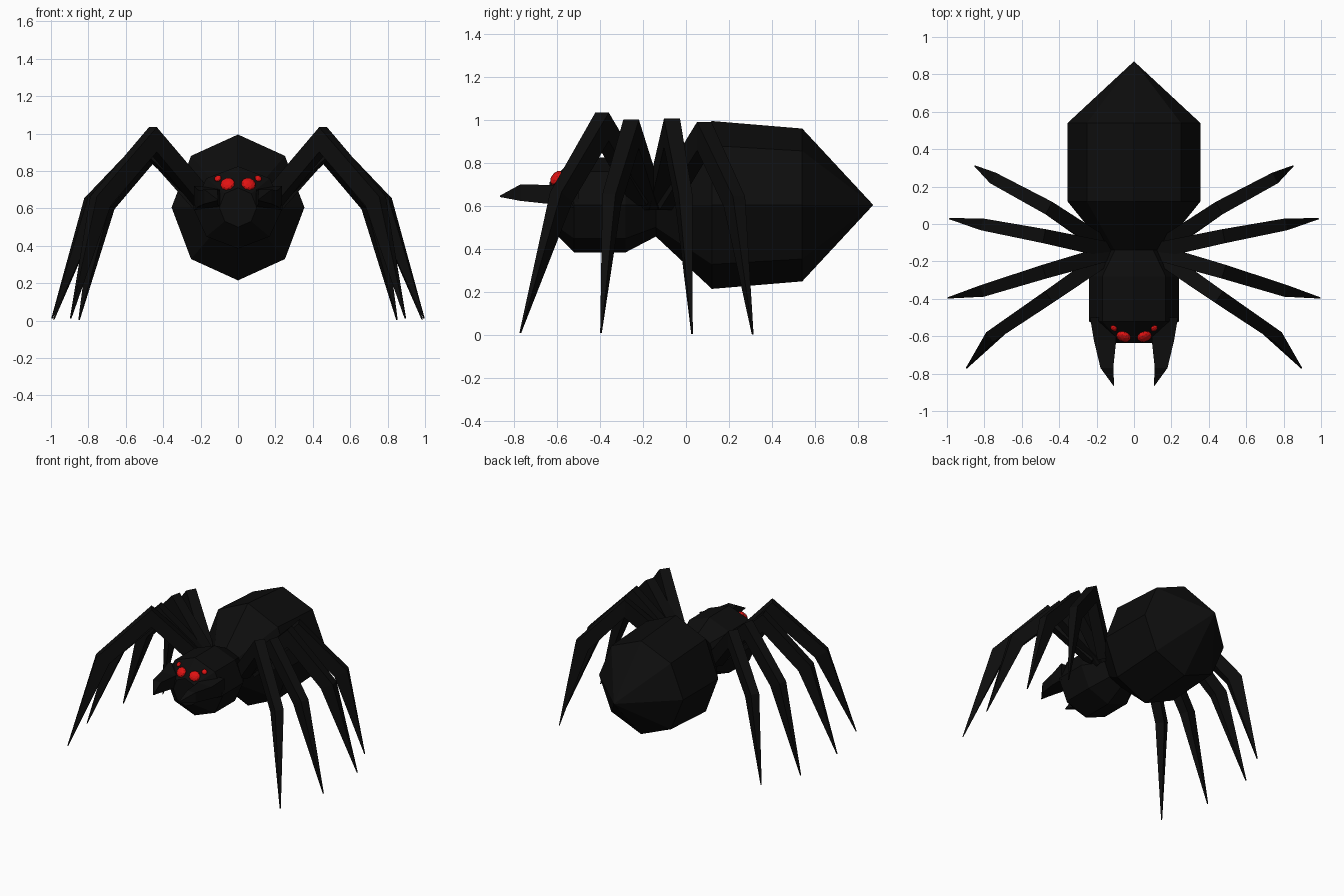
import bpy
import bmesh
from math import cos, sin, pi
from mathutils import Vector, Matrix

cube = bpy.data.objects.get("Cube")
if cube:
    bpy.data.objects.remove(cube, do_unlink=True)


def make_material(name, rgb, roughness):
    mat = bpy.data.materials.new(name)
    mat.use_nodes = True
    mat.diffuse_color = (*rgb, 1)
    shader = mat.node_tree.nodes["Principled BSDF"]
    shader.inputs["Base Color"].default_value = (*rgb, 1)
    shader.inputs["Roughness"].default_value = roughness
    return mat


black = make_material("black shell", (0.004, 0.004, 0.004), 0.7)
red = make_material("red eye", (0.75, 0.006, 0.006), 0.5)


def finish(name, bm, mat):
    bmesh.ops.recalc_face_normals(bm, faces=bm.faces)
    mesh = bpy.data.meshes.new(name)
    bm.to_mesh(mesh)
    bm.free()
    mesh.materials.append(mat)
    obj = bpy.data.objects.new(name, mesh)
    bpy.context.collection.objects.link(obj)
    return obj


def loft(name, rings, mat):
    """Skin a row of equal rings and close both ends."""
    bm = bmesh.new()
    loops = [[bm.verts.new(p) for p in ring] for ring in rings]
    n = len(loops[0])
    for a, b in zip(loops, loops[1:]):
        for i in range(n):
            j = (i + 1) % n
            bm.faces.new((a[i], a[j], b[j], b[i]))
    bm.faces.new(loops[0])
    bm.faces.new(loops[-1])
    bmesh.ops.remove_doubles(bm, verts=bm.verts, dist=0.0005)
    return finish(name, bm, mat)


def body_ring(y, rx, rz, z=0.605):
    return [(rx * sin(k * pi / 4), y, z + rz * cos(k * pi / 4)) for k in range(8)]


def box_ring(centre, side, up):
    c, s, u = Vector(centre), Vector(side), Vector(up)
    return [c + s + u, c - s + u, c - s - u, c + s - u]


# Abdomen and head, both eight-sided and meeting at the waist
waist = body_ring(-0.14, 0.145, 0.147)
loft("abdomen", [waist, body_ring(0.12, 0.355, 0.39),
                 body_ring(0.54, 0.355, 0.355), body_ring(0.87, 0, 0)], black)
loft("head", [waist, body_ring(-0.28, 0.24, 0.22),
              body_ring(-0.52, 0.24, 0.22), body_ring(-0.635, 0.1, 0.105)], black)

# Legs: hip, knee, ankle and tip, from front to back
legs = {
    "front": [(0.18, -0.20, 0.64), (0.455, -0.39, 0.968), (0.735, -0.58, 0.64), (0.895, -0.77, 0.01)],
    "front_middle": [(0.15, -0.16, 0.62), (0.48, -0.255, 0.935), (0.77, -0.345, 0.63), (0.995, -0.395, 0.01)],
    "rear_middle": [(0.15, -0.135, 0.62), (0.48, -0.065, 0.94), (0.77, -0.01, 0.63), (0.985, 0.028, 0.005)],
    "rear": [(0.18, -0.10, 0.62), (0.455, 0.085, 0.925), (0.715, 0.225, 0.62), (0.85, 0.31, 0.003)],
}


def build_leg(name, points, mirror):
    pts = [Vector((x * mirror, y, z)) for x, y, z in points]
    out = pts[2] - pts[1]
    out.z = 0
    out.normalize()
    side = Vector((-out.y, out.x, 0))
    up = Vector((0, 0, 1))
    rings = [
        box_ring(pts[0], side * 0.042, (up - out * 0.8) * 0.038),
        box_ring(pts[1], side * 0.038, up * 0.066),
        box_ring(pts[2], side * 0.032, out * 0.045 + up * 0.024),
        box_ring(pts[3], side * 0.003, out * 0.003),
    ]
    loft(name, rings, black)


# Fangs reach forward and hook inward
def build_fang(name, m):
    spec = [(0.165, -0.50, 0.655, 0.07, 0.065), (0.155, -0.62, 0.653, 0.06, 0.045),
            (0.145, -0.77, 0.662, 0.034, 0.038), (0.108, -0.865, 0.645, 0.002, 0.003)]
    loft(name, [box_ring((x * m, y, z), (w, 0, 0), (0, 0, h))
                for x, y, z, w, h in spec], black)


# Eyes are flattened beads lying on the sloping face
def build_eye(name, centre, radius, m):
    x, y, z = centre
    bm = bmesh.new()
    bmesh.ops.create_icosphere(bm, subdivisions=2, radius=radius)
    normal = Vector((x * m * 0.8, -0.14, (z - 0.605) * 0.8))
    turn = normal.to_track_quat("Z", "Y").to_matrix().to_4x4()
    bm.transform(Matrix.Translation((x * m, y, z)) @ turn @ Matrix.Diagonal((1, 0.95, 0.55, 1)))
    finish(name, bm, red)


for label, m in (("left", 1), ("right", -1)):
    for position, points in legs.items():
        build_leg(f"{position}_leg_{label}", points, m)
    build_fang(f"fang_{label}", m)
    build_eye(f"large_eye_{label}", (0.056, -0.602, 0.73), 0.04, m)
    build_eye(f"small_eye_{label}", (0.108, -0.558, 0.76), 0.02, m)
